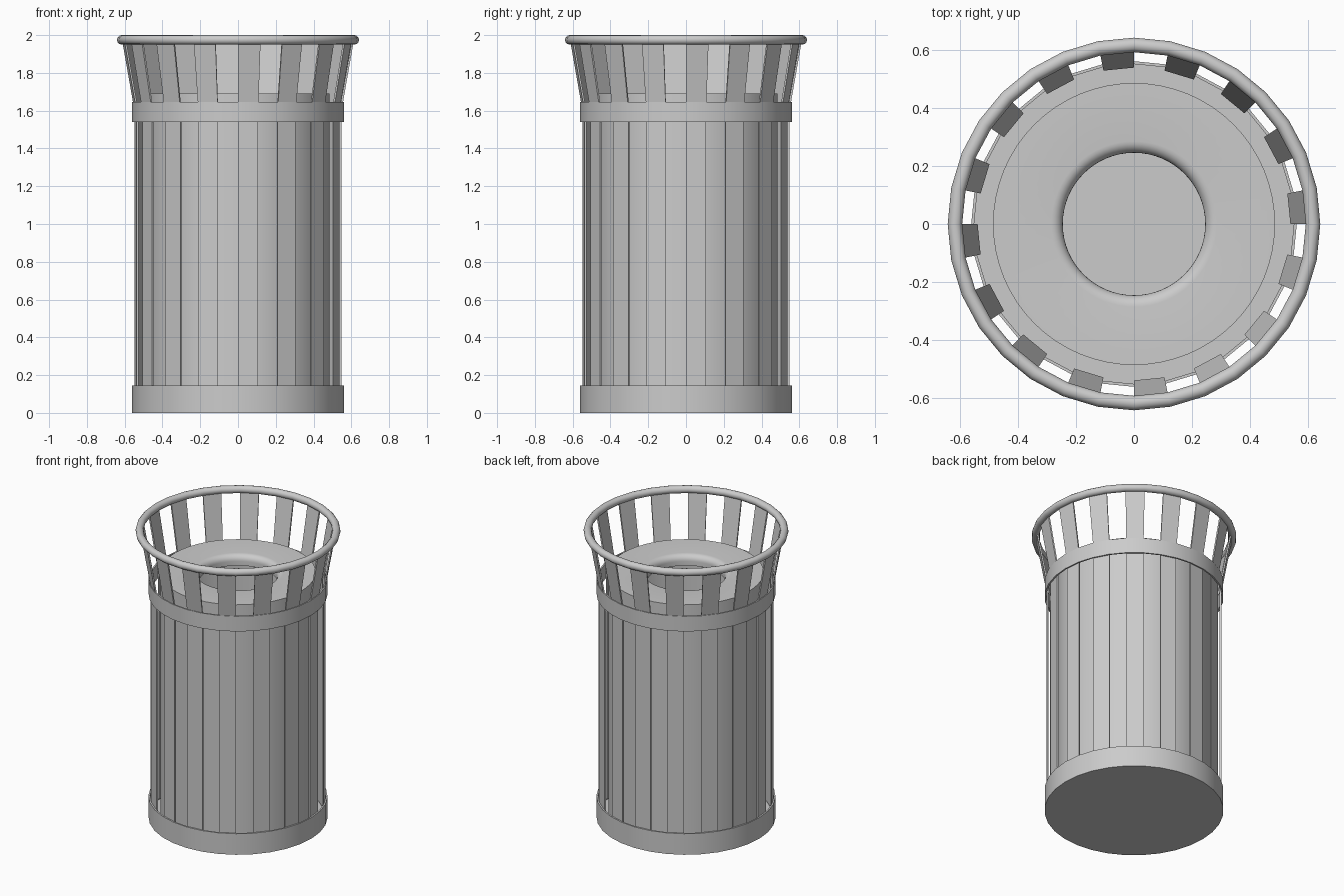
import bpy, bmesh, math

if "Cube" in bpy.data.objects:
    bpy.data.objects.remove(bpy.data.objects["Cube"])

SIDES = 32
STEP = 2 * math.pi / SIDES


def finish(name, bm, smooth=True):
    bmesh.ops.recalc_face_normals(bm, faces=bm.faces)
    mesh = bpy.data.meshes.new(name)
    bm.to_mesh(mesh)
    bm.free()
    obj = bpy.data.objects.new(name, mesh)
    bpy.context.collection.objects.link(obj)
    if smooth:
        bpy.ops.object.select_all(action='DESELECT')
        obj.select_set(True)
        bpy.context.view_layer.objects.active = obj
        bpy.ops.object.shade_smooth_by_angle(angle=math.radians(35))
    return obj


def lathe(name, profile, sides=SIDES, closed=True):
    """Revolve an (r, z) profile around z; r = 0 points merge to a pole."""
    bm = bmesh.new()
    rings = [[bm.verts.new((r * math.cos(2 * math.pi * i / sides),
                            r * math.sin(2 * math.pi * i / sides), z))
              for i in range(sides)] for r, z in profile]
    pairs = list(zip(rings, rings[1:]))
    if closed:
        pairs.append((rings[-1], rings[0]))
    for a, b in pairs:
        for i in range(sides):
            j = (i + 1) % sides
            bm.faces.new((a[i], a[j], b[j], b[i]))
    bmesh.ops.remove_doubles(bm, verts=bm.verts, dist=1e-5)
    return finish(name, bm)


# Base tray: closed floor with a raised band
lathe("base_tray", [(0, 0), (0.56, 0), (0.56, 0.145), (0.55, 0.145),
                    (0.55, 0.01), (0, 0.01)], closed=False)

# Upper band holding the slats
lathe("upper_band", [(0.56, 1.54), (0.56, 1.645), (0.55, 1.645), (0.55, 1.54)])

# Inner liner with a flat lid and a rounded lip into the opening
lip = [(0.285 - 0.04 * math.sin(a), 1.65 + 0.04 * math.cos(a))
       for a in [math.pi / 2 * k / 6 for k in range(7)]]
lathe("inner_liner", [(0.485, 0.01), (0.485, 1.69)] + lip + [(0.245, 1.62)],
      sides=64, closed=False)

# Slats: every other face of a 32-sided tube, flaring out at the top
slat_profile = [(0.548, 0.02), (0.548, 1.60), (0.614, 1.975),
                (0.604, 1.975), (0.538, 1.60), (0.538, 0.02)]
bm = bmesh.new()
for k in range(0, SIDES, 2):
    left, right = [[bm.verts.new((r * math.cos(a), r * math.sin(a), z))
                    for r, z in slat_profile]
                   for a in (k * STEP, (k + 1) * STEP)]
    n = len(slat_profile)
    for i in range(n):
        j = (i + 1) % n
        bm.faces.new((left[i], right[i], right[j], left[j]))
    for side in (left, right):
        bm.faces.new((side[0], side[1], side[4], side[5]))
        bm.faces.new((side[1], side[2], side[3], side[4]))
finish("slats", bm, smooth=False)

# Rolled top rim
lathe("top_rim", [(0.616 + 0.025 * math.cos(2 * math.pi * k / 12),
                   1.975 + 0.025 * math.sin(2 * math.pi * k / 12))
                  for k in range(12)])
